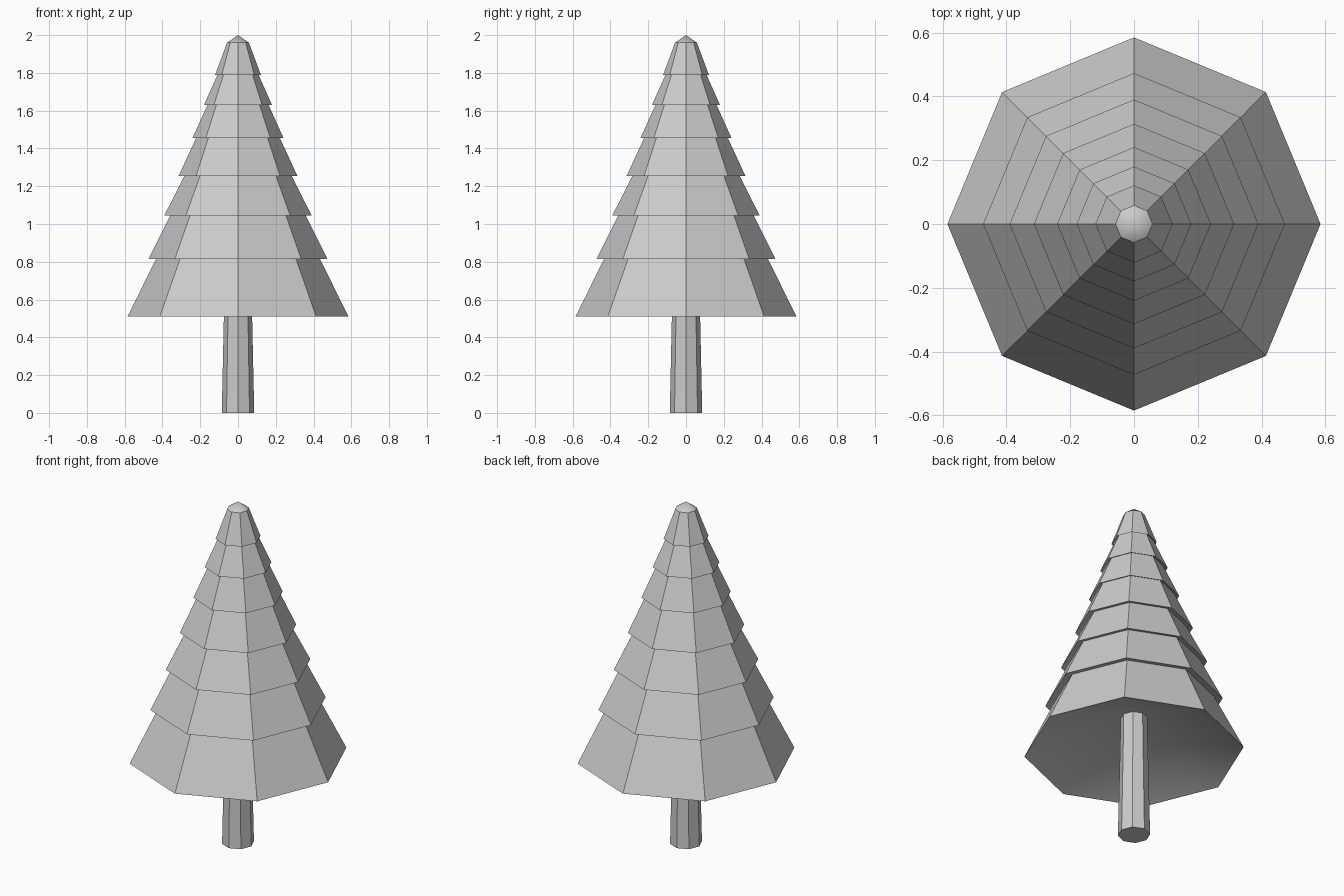
import bpy, bmesh, math

if "Cube" in bpy.data.objects:
    bpy.data.objects.remove(bpy.data.objects["Cube"])

SIDES = 8


def lathe(name, profile):
    """Revolve an (r, z) profile into an eight-sided solid; r = 0 gives a pole."""
    bm = bmesh.new()
    rings = []
    for r, z in profile:
        if r == 0:
            rings.append([bm.verts.new((0, 0, z))] * SIDES)
        else:
            rings.append([bm.verts.new((r * math.cos(math.tau * i / SIDES),
                                        r * math.sin(math.tau * i / SIDES), z))
                          for i in range(SIDES)])
    for a, b in zip(rings, rings[1:]):
        for i in range(SIDES):
            j = (i + 1) % SIDES
            bm.faces.new(list(dict.fromkeys((a[i], a[j], b[j], b[i]))))
    bmesh.ops.recalc_face_normals(bm, faces=bm.faces)
    mesh = bpy.data.meshes.new(name)
    bm.to_mesh(mesh)
    bm.free()
    obj = bpy.data.objects.new(name, mesh)
    bpy.context.collection.objects.link(obj)
    bpy.context.view_layer.objects.active = obj
    obj.select_set(True)
    bpy.ops.object.shade_smooth_by_angle(angle=math.radians(30))
    obj.select_set(False)
    return obj


# Branch tiers: rim radius, rim height, radius where the next tier covers it
tiers = [
    (0.585, 0.51, 0.434), (0.473, 0.815, 0.359), (0.39, 1.045, 0.284),
    (0.314, 1.255, 0.222), (0.241, 1.455, 0.162), (0.18, 1.63, 0.109),
    (0.121, 1.79, 0.06),
]

# Foliage: hollow underside, stepped skirts, blunt tip
profile = [(0, 0.745)]
for k, (rim, z, top) in enumerate(tiers):
    profile.append((rim, z))
    if k < len(tiers) - 1:
        z_next = tiers[k + 1][1]
        tuck = 0.012
        profile.append((top - tuck * (rim - top) / (z_next - z), z_next + tuck))
profile += [(0.058, 1.96), (0, 2.0)]
lathe("foliage", profile)

# Trunk: tapered octagonal post running up into the foliage
lathe("trunk", [(0, 0), (0.086, 0), (0.075, 0.5), (0.07, 0.78), (0, 0.78)])
